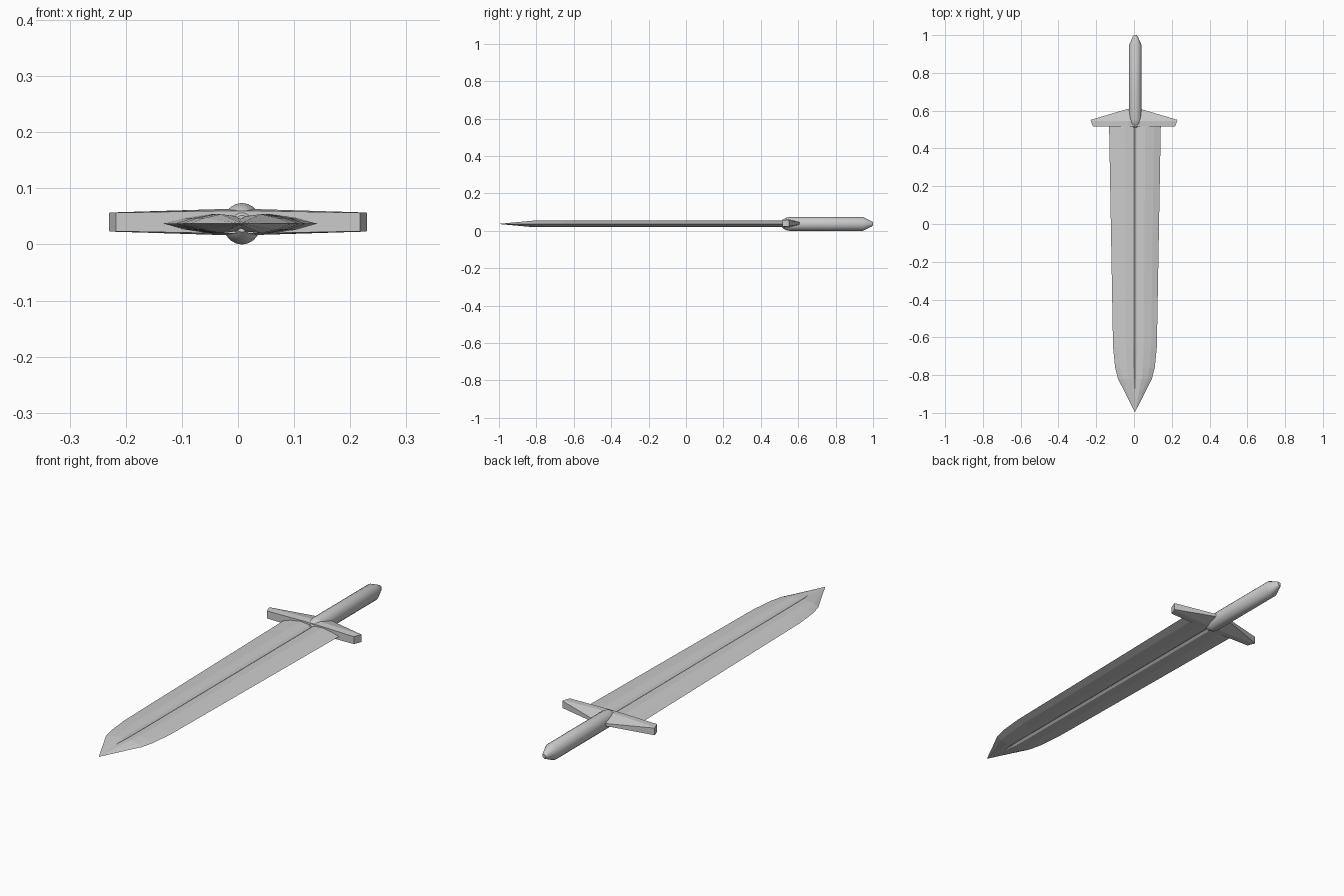
import bpy, math

if "Cube" in bpy.data.objects:
    bpy.data.objects.remove(bpy.data.objects["Cube"])

ZC = 0.037  # mid-height of the sword lying flat


def loft(name, rings):
    """Skin a list of equal-length closed rings and cap both ends."""
    n = len(rings[0])
    verts = [p for r in rings for p in r]
    faces = [(k * n + i, k * n + (i + 1) % n, (k + 1) * n + (i + 1) % n, (k + 1) * n + i)
             for k in range(len(rings) - 1) for i in range(n)]
    faces += [tuple(range(n))[::-1], tuple(range(len(verts) - n, len(verts)))]
    me = bpy.data.meshes.new(name)
    me.from_pydata(verts, [], faces)
    ob = bpy.data.objects.new(name, me)
    bpy.context.collection.objects.link(ob)
    bpy.context.view_layer.objects.active = ob
    ob.select_set(True)
    bpy.ops.object.mode_set(mode='EDIT')
    bpy.ops.mesh.select_all(action='SELECT')
    bpy.ops.mesh.normals_make_consistent(inside=False)
    bpy.ops.object.mode_set(mode='OBJECT')
    ob.select_set(False)
    return ob


# Blade: two shallow ridges with a narrow central groove
def blade_ring(y, w, t, g, groove):
    half = [(w, 0), (0.74 * w, 0.58 * t), (0.4 * w, t), (g, 0.78 * t)]
    top = half + [(0, groove * t)] + [(-x, z) for x, z in half[::-1]]
    ring = top + [(x, -z) for x, z in top[-2:0:-1]]
    return [(0.005 + x, y, ZC + z) for x, z in ring]


stations = [  # y, half width, half thickness, groove half width, groove level
    (0.53, 0.137, 0.0175, 0.011, 0.35),
    (-0.65, 0.116, 0.0175, 0.010, 0.35),
    (-0.76, 0.105, 0.0175, 0.009, 0.35),
    (-0.82, 0.090, 0.0170, 0.008, 0.40),
    (-0.87, 0.064, 0.0125, 0.004, 0.70),
    (-0.995, 0.001, 0.0010, 0.0002, 0.80)]
loft("blade", [blade_ring(*s) for s in stations])


# Crossguard: bar swept back to a thin wedge beside the grip
def guard_ring(s, pts):
    return [(s * x, y, ZC + 0.003 + h) for x, y, h in pts] + \
           [(s * x, y, ZC + 0.003 - h) for x, y, h in pts[::-1]]


end = [(0.217, 0.515, 0.0165), (0.228, 0.545, 0.0170), (0.230, 0.551, 0.0160)]
mid = [(0.035, 0.515, 0.0200), (0.035, 0.545, 0.0230), (0.035, 0.609, 0.0060)]
loft("crossguard", [guard_ring(-1, end), guard_ring(-1, mid),
                    guard_ring(1, mid), guard_ring(1, end)])

# Grip with rounded front collar and conical pommel
SIDES = 20
grip = [(0.510, 0.40), (0.520, 0.66), (0.535, 0.90), (0.555, 1.0),
        (0.945, 1.0), (0.993, 0.38), (1.0, 0.22)]
handle = loft("handle", [
    [(0.007 + 0.034 * r * math.cos(2 * math.pi * i / SIDES), y,
      ZC + 0.037 * r * math.sin(2 * math.pi * i / SIDES)) for i in range(SIDES)]
    for y, r in grip])
handle.select_set(True)
bpy.context.view_layer.objects.active = handle
bpy.ops.object.shade_smooth_by_angle(angle=math.radians(30))
